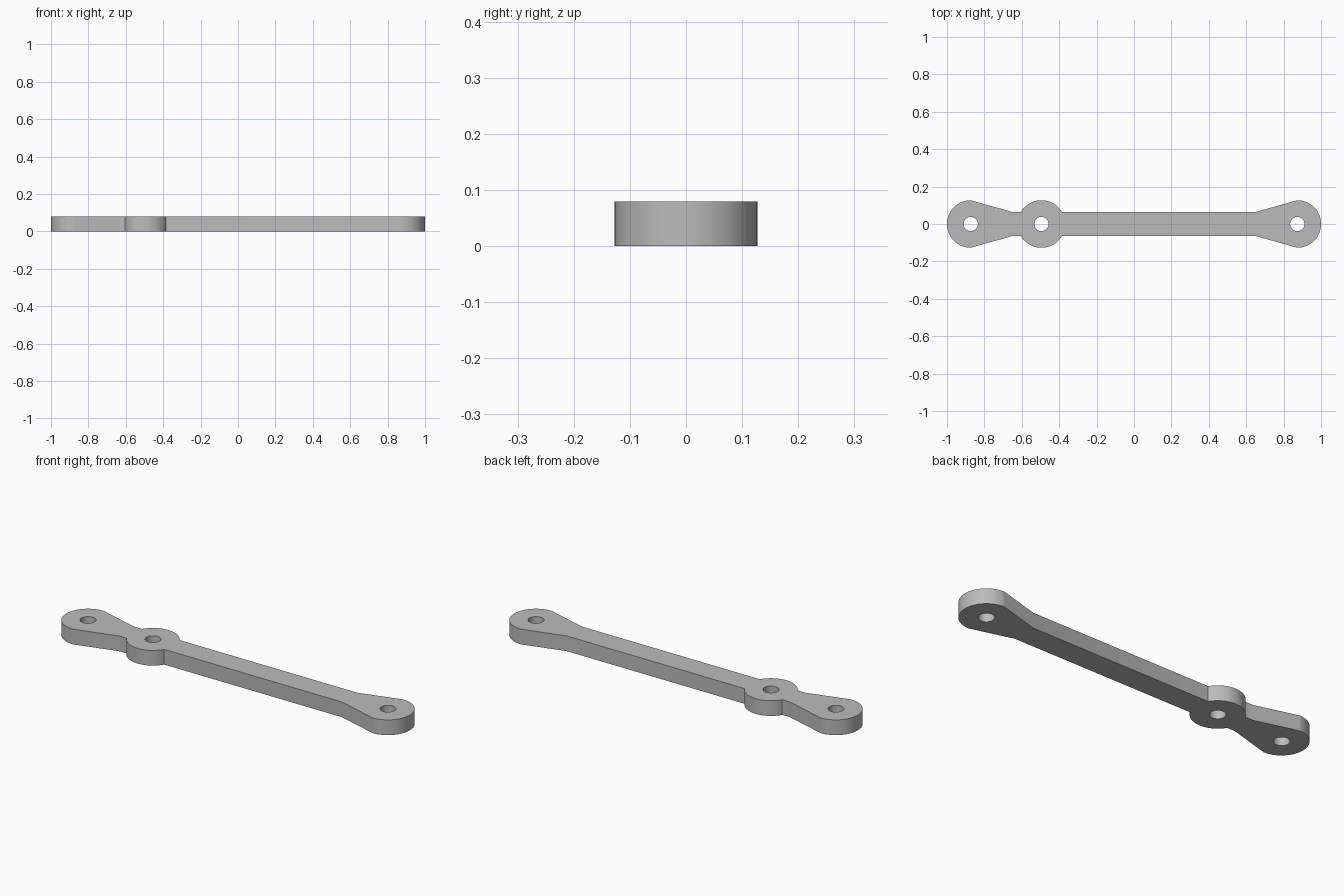
import bpy, bmesh
from math import sin, cos, pi, asin

cube = bpy.data.objects.get("Cube")
if cube:
    bpy.data.objects.remove(cube, do_unlink=True)

# Main dimensions
R, HOLE = 0.127, 0.038            # boss and hole radii
BAR, THICK = 0.064, 0.08          # bar half width, plate thickness
END, MID, TAPER = 0.873, -0.495, 0.65


def arc(cx, r, a0, a1, n):
    return [(cx + r * cos(a0 + (a1 - a0) * i / n), r * sin(a0 + (a1 - a0) * i / n))
            for i in range(n + 1)]


# Outline: upper half from right to left, then mirrored
notch = asin(BAR / R)
upper = arc(END, R, 0, pi / 2, 24)
upper += [(TAPER, BAR)]
upper += arc(MID, R, notch, pi - notch, 36)
upper += [(-TAPER, BAR)]
upper += arc(-END, R, pi / 2, pi, 24)
outline = upper + [(x, -y) for x, y in reversed(upper[1:-1])]
holes = [arc(cx, HOLE, 0, 2 * pi, 40)[:-1] for cx in (-END, MID, END)]

# Flat filled profile with three holes, extruded to a plate
curve = bpy.data.curves.new("link_arm", "CURVE")
curve.dimensions = "2D"
curve.fill_mode = "BOTH"
curve.extrude = THICK / 2
for loop in [outline] + holes:
    spline = curve.splines.new("POLY")
    spline.points.add(len(loop) - 1)
    for p, (x, y) in zip(spline.points, loop):
        p.co = (x, y, THICK / 2, 1)
    spline.use_cyclic_u = True

arm = bpy.data.objects.new("link_arm", curve)
bpy.context.collection.objects.link(arm)
bpy.ops.object.select_all(action="DESELECT")
arm.select_set(True)
bpy.context.view_layer.objects.active = arm
bpy.ops.object.convert(target="MESH")
arm = bpy.context.object

# Weld the caps to the walls
bm = bmesh.new()
bm.from_mesh(arm.data)
bmesh.ops.remove_doubles(bm, verts=bm.verts, dist=0.0001)
bmesh.ops.recalc_face_normals(bm, faces=bm.faces)
bm.to_mesh(arm.data)
bm.free()

# Plain grey material
grey = bpy.data.materials.new("plain grey")
grey.use_nodes = True
colour = (0.5, 0.5, 0.5, 1)
grey.diffuse_color = colour
grey.node_tree.nodes["Principled BSDF"].inputs["Base Color"].default_value = colour
arm.data.materials.clear()
arm.data.materials.append(grey)
bpy.ops.object.shade_smooth_by_angle(angle=pi / 6)
